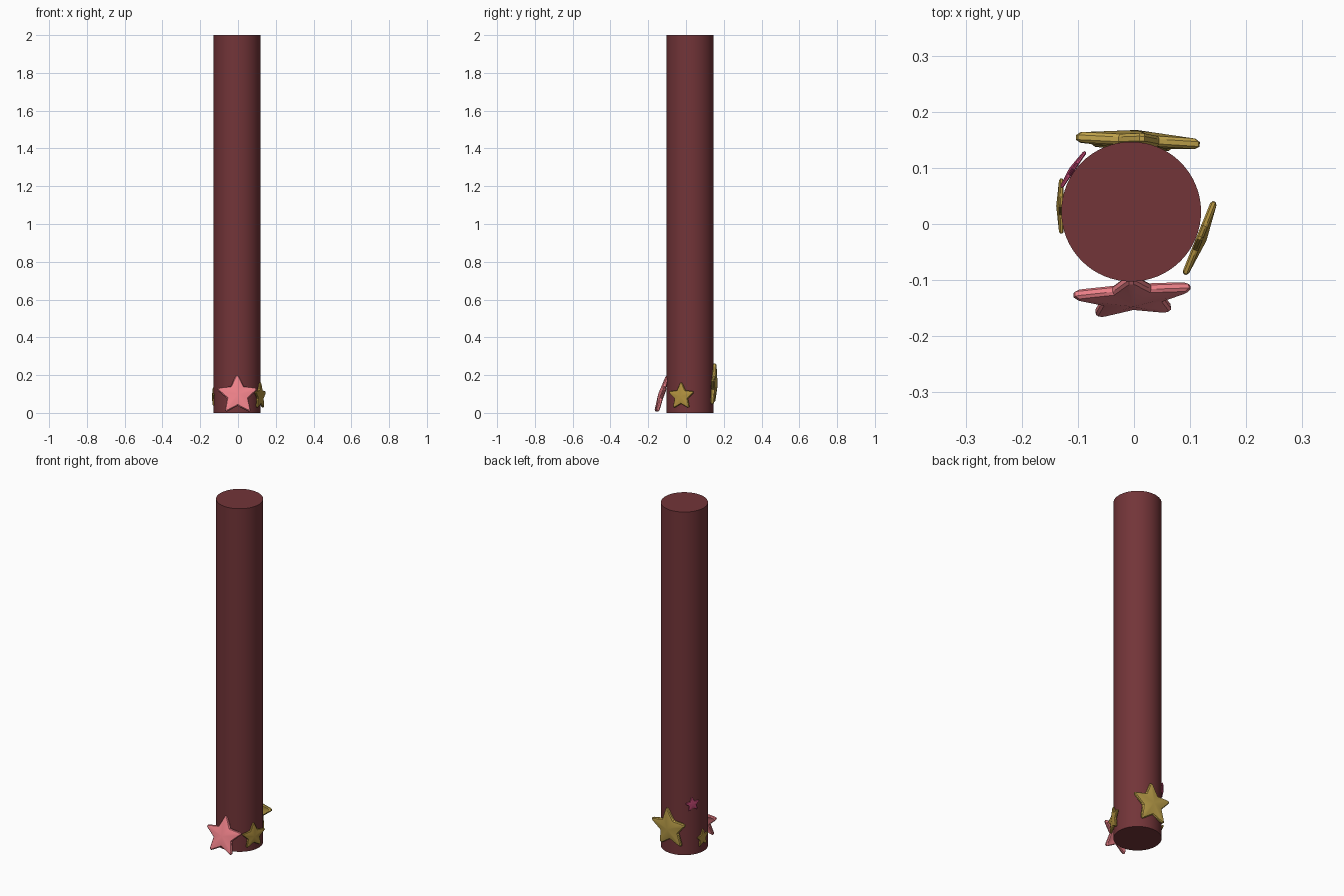
import bpy, bmesh
from math import sin, cos, pi, radians
from mathutils import Matrix, Vector

if "Cube" in bpy.data.objects:
    bpy.data.objects.remove(bpy.data.objects["Cube"])


def material(name, rgb):
    m = bpy.data.materials.new(name)
    m.diffuse_color = (*rgb, 1)
    m.use_nodes = True
    m.node_tree.nodes["Principled BSDF"].inputs["Base Color"].default_value = m.diffuse_color
    return m


def outline(radius):
    # five-pointed outline with softly rounded tips
    pts = []
    for i in range(5):
        a = pi / 2 + i * 2 * pi / 5
        for da, r in ((-0.085, 0.93), (-0.04, 0.985), (0.04, 0.985), (0.085, 0.93), (pi / 5, 0.53)):
            pts.append((radius * r * cos(a + da), radius * r * sin(a + da)))
    return pts


def star(name, radius, location, yaw, tilt, roll, mat):
    # thick star facing -y: rounded rim, raised front, hollowed back
    t = 0.16 * radius
    bm = bmesh.new()
    rings = []
    for scale, depth in ((0.92, -0.5), (1, -0.25), (1, 0.2), (0.93, 0.5)):
        rings.append([bm.verts.new((x * scale, -depth * t, z * scale)) for x, z in outline(radius)])
    back = bm.verts.new((0, -0.1 * t, 0))
    front = bm.verts.new((0, -1.1 * t, 0))
    n = len(rings[0])
    for i in range(n):
        j = (i + 1) % n
        for a, b in zip(rings, rings[1:]):
            bm.faces.new((a[i], a[j], b[j], b[i]))
        bm.faces.new((rings[0][j], rings[0][i], back))
        bm.faces.new((rings[-1][i], rings[-1][j], front))
    bmesh.ops.recalc_face_normals(bm, faces=bm.faces)
    me = bpy.data.meshes.new(name)
    bm.to_mesh(me)
    bm.free()
    me.materials.append(mat)
    ob = bpy.data.objects.new(name, me)
    bpy.context.collection.objects.link(ob)
    ob.matrix_world = (Matrix.Translation(Vector(location))
                       @ Matrix.Rotation(radians(yaw), 4, 'Z')
                       @ Matrix.Rotation(radians(tilt), 4, 'X')
                       @ Matrix.Rotation(radians(roll), 4, 'Y'))
    smooth(ob, 25)


def smooth(ob, angle):
    bpy.ops.object.select_all(action='DESELECT')
    ob.select_set(True)
    bpy.context.view_layer.objects.active = ob
    bpy.ops.object.shade_smooth_by_angle(angle=radians(angle))


# pole
bpy.ops.mesh.primitive_cylinder_add(vertices=64, radius=0.1245, depth=2, location=(-0.005, 0.022, 1))
pole = bpy.context.object
pole.name = "pole"
pole.data.materials.append(material("dark_red", (0.17, 0.035, 0.04)))
smooth(pole, 30)

# stars around the foot of the pole
gold = material("gold", (0.52, 0.36, 0.07))
ochre = material("ochre", (0.45, 0.29, 0.05))
pink = material("pink", (0.85, 0.22, 0.25))
magenta = material("magenta", (0.5, 0.06, 0.16))
star("front_star", 0.110, (-0.003, -0.129, 0.094), 4, -17, 0, pink)
star("right_star", 0.074, (0.117, -0.025, 0.088), 68, 0, 0, ochre)
star("back_star", 0.117, (0.004, 0.147, 0.147), 177, 3, -5, gold)
star("left_star", 0.052, (-0.1295, 0.032, 0.082), 270, 0, 0, ochre)
star("upper_left_star", 0.041, (-0.109, 0.096, 0.295), 236, 0, -6, magenta)
